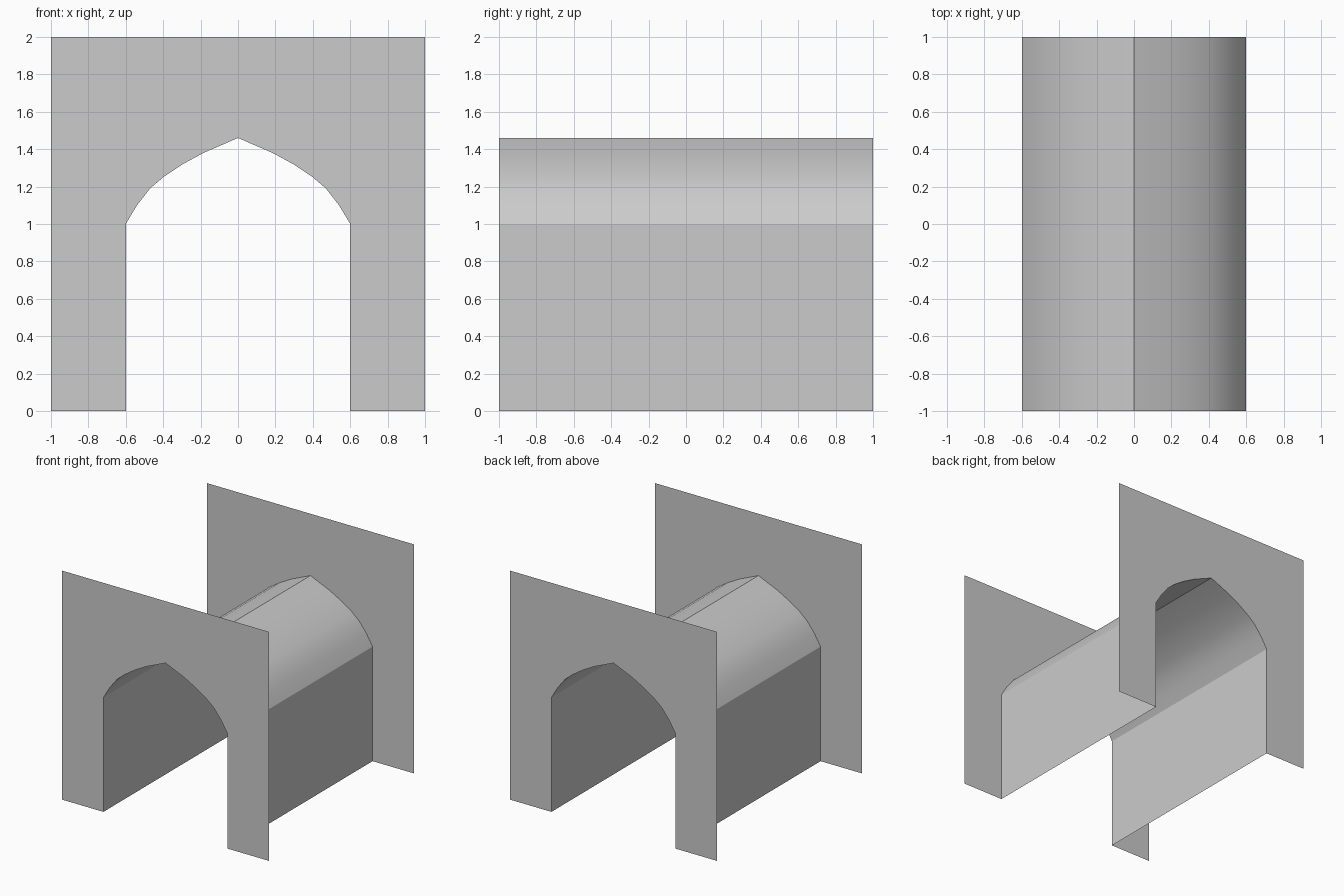
import bpy
import math

if "Cube" in bpy.data.objects:
    bpy.data.objects.remove(bpy.data.objects["Cube"])

# Half of the pointed arch opening, from floor to apex (x, z)
half = [(0.6, 0), (0.6, 1.0), (0.54, 1.1), (0.47, 1.19), (0.4, 1.25),
        (0.295, 1.32), (0.185, 1.38), (0, 1.46)]
profile = [(-x, z) for x, z in half] + half[-2::-1]
W, H, D = 1.0, 2.0, 1.0


def make_object(name, verts, faces):
    mesh = bpy.data.meshes.new(name)
    mesh.from_pydata(verts, [], faces)
    mesh.update()
    ob = bpy.data.objects.new(name, mesh)
    bpy.context.collection.objects.link(ob)
    return ob


# Flat end wall: outer piers plus columns from the arch up to the top edge
def end_wall(name, y, facing_back):
    arch = profile[1:-1]
    n = len(arch)
    verts = [(x, y, z) for x, z in arch] + [(x, y, H) for x, _ in arch]
    faces = [(i, i + 1, n + i + 1, n + i) for i in range(n - 1)]
    b = len(verts)
    verts += [(-W, y, 0), (-0.6, y, 0), (-W, y, H),
              (0.6, y, 0), (W, y, 0), (W, y, H)]
    faces += [(b, b + 1, 0, n, b + 2),
              (b + 3, b + 4, b + 5, 2 * n - 1, n - 1)]
    if facing_back:
        faces = [f[::-1] for f in faces]
    return make_object(name, verts, faces)


end_wall("front_wall", -D, False)
end_wall("back_wall", D, True)

# Tunnel lining swept along y, facing inward and open at the floor
m = len(profile)
tunnel = make_object(
    "tunnel_lining",
    [(x, y, z) for y in (-D, D) for x, z in profile],
    [(i, m + i, m + i + 1, i + 1)[::-1] for i in range(m - 1)])
bpy.context.view_layer.objects.active = tunnel
tunnel.select_set(True)
bpy.ops.object.shade_smooth_by_angle(angle=math.radians(25))
